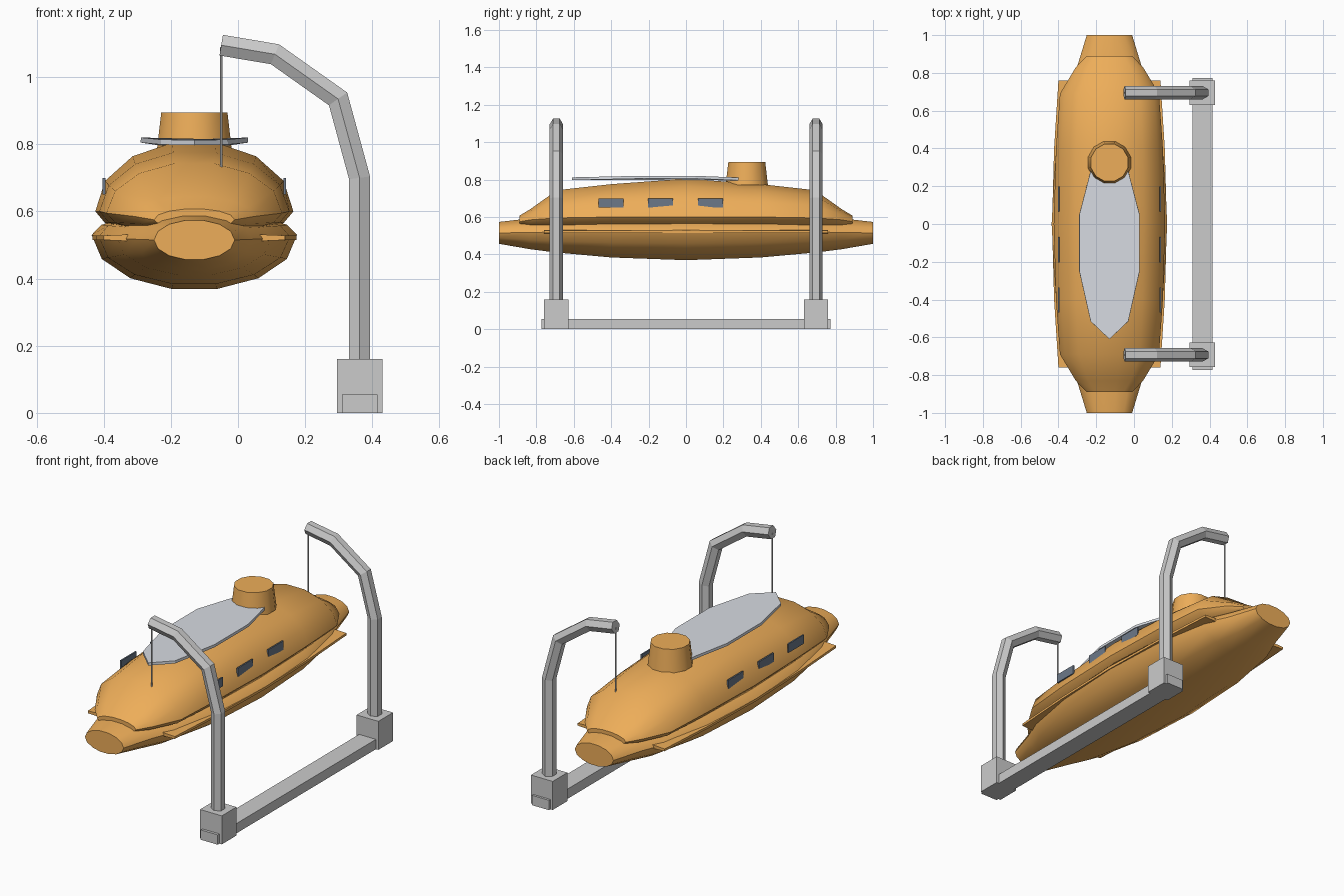
import bpy, bmesh, math
from mathutils import Vector

if "Cube" in bpy.data.objects:
    bpy.data.objects.remove(bpy.data.objects["Cube"])

CX = -0.13  # boat centre line


def material(name, rgb):
    m = bpy.data.materials.new(name)
    m.diffuse_color = (*rgb, 1)
    m.use_nodes = True
    m.node_tree.nodes["Principled BSDF"].inputs["Base Color"].default_value = m.diffuse_color
    return m


ORANGE = material("orange_paint", (0.85, 0.42, 0.1))
PALE = material("pale_panel", (0.68, 0.71, 0.76))
GLASS = material("dark_glass", (0.15, 0.19, 0.25))


def loft(name, rings, mat=None, smooth=None):
    """Skin a list of equal-length point rings and cap both ends."""
    bm = bmesh.new()
    vr = [[bm.verts.new(p) for p in r] for r in rings]
    n = len(rings[0])
    for a, b in zip(vr, vr[1:]):
        for i in range(n):
            j = (i + 1) % n
            bm.faces.new((a[i], a[j], b[j], b[i]))
    bm.faces.new(vr[0])
    bm.faces.new(vr[-1])
    bmesh.ops.recalc_face_normals(bm, faces=bm.faces)
    me = bpy.data.meshes.new(name)
    bm.to_mesh(me)
    bm.free()
    ob = bpy.data.objects.new(name, me)
    bpy.context.collection.objects.link(ob)
    if mat:
        me.materials.append(mat)
    if smooth:
        bpy.ops.object.select_all(action='DESELECT')
        bpy.context.view_layer.objects.active = ob
        ob.select_set(True)
        bpy.ops.object.shade_smooth_by_angle(angle=math.radians(smooth))
    return ob


def box(name, x0, x1, y0, y1, z0, z1, mat=None):
    rings = [[(x0, y0, z), (x1, y0, z), (x1, y1, z), (x0, y1, z)] for z in (z0, z1)]
    return loft(name, rings, mat)


def shell(name, half, n, smooth):
    """Boat shell from half-length stations (y, half width, low z, mid z, top z)."""
    stations = [(-s[0], *s[1:]) for s in half] + [s for s in reversed(half) if s[0] > 0]
    rings = []
    for y, w, lo, mid, hi in stations:
        ring = []
        for i in range(n):
            a = 2 * math.pi * i / n
            s = math.sin(a)
            ring.append((CX + w * math.cos(a), y, mid + s * ((hi - mid) if s > 0 else (mid - lo))))
        rings.append(ring)
    return loft(name, rings, ORANGE, smooth)


# Lower hull and enclosed canopy
shell("lower_hull", [(1.0, 0.12, 0.455, 0.515, 0.575), (0.83, 0.172, 0.425, 0.517, 0.595),
                     (0.7, 0.23, 0.408, 0.52, 0.598), (0.4, 0.285, 0.38, 0.525, 0.60),
                     (0.0, 0.306, 0.365, 0.53, 0.60)], 14, 35)
shell("canopy", [(0.89, 0.12, 0.55, 0.575, 0.608), (0.83, 0.178, 0.535, 0.585, 0.645),
                 (0.69, 0.262, 0.53, 0.595, 0.747), (0.4, 0.283, 0.525, 0.60, 0.78),
                 (0.0, 0.295, 0.52, 0.60, 0.81)], 14, 35)

# Side rub rails
for side, label in ((-1, "left"), (1, "right")):
    rings = []
    for y, w in ((-0.76, 0.27), (-0.4, 0.293), (0, 0.304), (0.4, 0.293), (0.76, 0.27)):
        rings.append([(CX + side * 0.16, y, 0.51), (CX + side * w, y, 0.515),
                      (CX + side * w, y, 0.528), (CX + side * 0.16, y, 0.533)])
    loft(label + "_rub_rail", rings, ORANGE)

    # Windows
    for k, y in enumerate((-0.402, -0.137, 0.132)):
        x = CX + side * 0.269
        box(f"{label}_window_{k + 1}", x - 0.004, x + 0.004, y - 0.067, y + 0.067, 0.65, 0.70, GLASS)

# Roof panel
outline = [(0, -0.61, 0.812), (0.10, -0.515, 0.814), (0.16, -0.25, 0.82), (0.16, 0.05, 0.82), (0.10, 0.28, 0.811)]
outline += [(-x, y, z) for x, y, z in reversed(outline[1:])]
loft("roof_panel", [[(CX + x, y, z - 0.015) for x, y, z in outline],
                    [(CX + x * 0.995, y, z) for x, y, z in outline]], PALE)

# Steering turret
loft("steering_turret", [[(CX + r * math.cos(math.pi * (i + 0.5) / 6),
                           0.325 + r * math.sin(math.pi * (i + 0.5) / 6), z) for i in range(12)]
                         for r, z in ((0.117, 0.77), (0.102, 0.895))], ORANGE, 35)

# Davit ground beam
box("davit_beam", 0.31, 0.415, -0.773, 0.773, 0, 0.055)


def hex_tube(name, path, y, r):
    """Hexagonal tube along an x-z path with mitred bends."""
    pts = [Vector((x, 0, z)) for x, z in path]
    rings = []
    for i, p in enumerate(pts):
        d0 = (p - pts[max(i - 1, 0)]).normalized()
        d1 = (pts[min(i + 1, len(pts) - 1)] - p).normalized()
        t = (d0 + d1).normalized()
        side = Vector((t.z, 0, -t.x))
        ref = d1 if d1.length else d0
        miter = 1 / max(t.dot(ref), 0.3)
        rings.append([(p + side * (r * miter * math.sin(math.pi * k / 3))
                       + Vector((0, y + r * math.cos(math.pi * k / 3), 0))) for k in range(6)])
    return loft(name, rings)


# Davit arms with bases and cables
for y, label in ((-0.693, "front"), (0.695, "rear")):
    box(label + "_davit_base", 0.295, 0.43, y - 0.065, y + 0.065, 0, 0.16)
    hex_tube(label + "_davit_arm", [(0.362, 0.10), (0.362, 0.70), (0.298, 0.935),
                                    (0.11, 1.068), (-0.05, 1.095)], y, 0.036)
    hex_tube(label + "_cable", [(-0.05, 0.725), (-0.05, 1.09)], y, 0.004)
